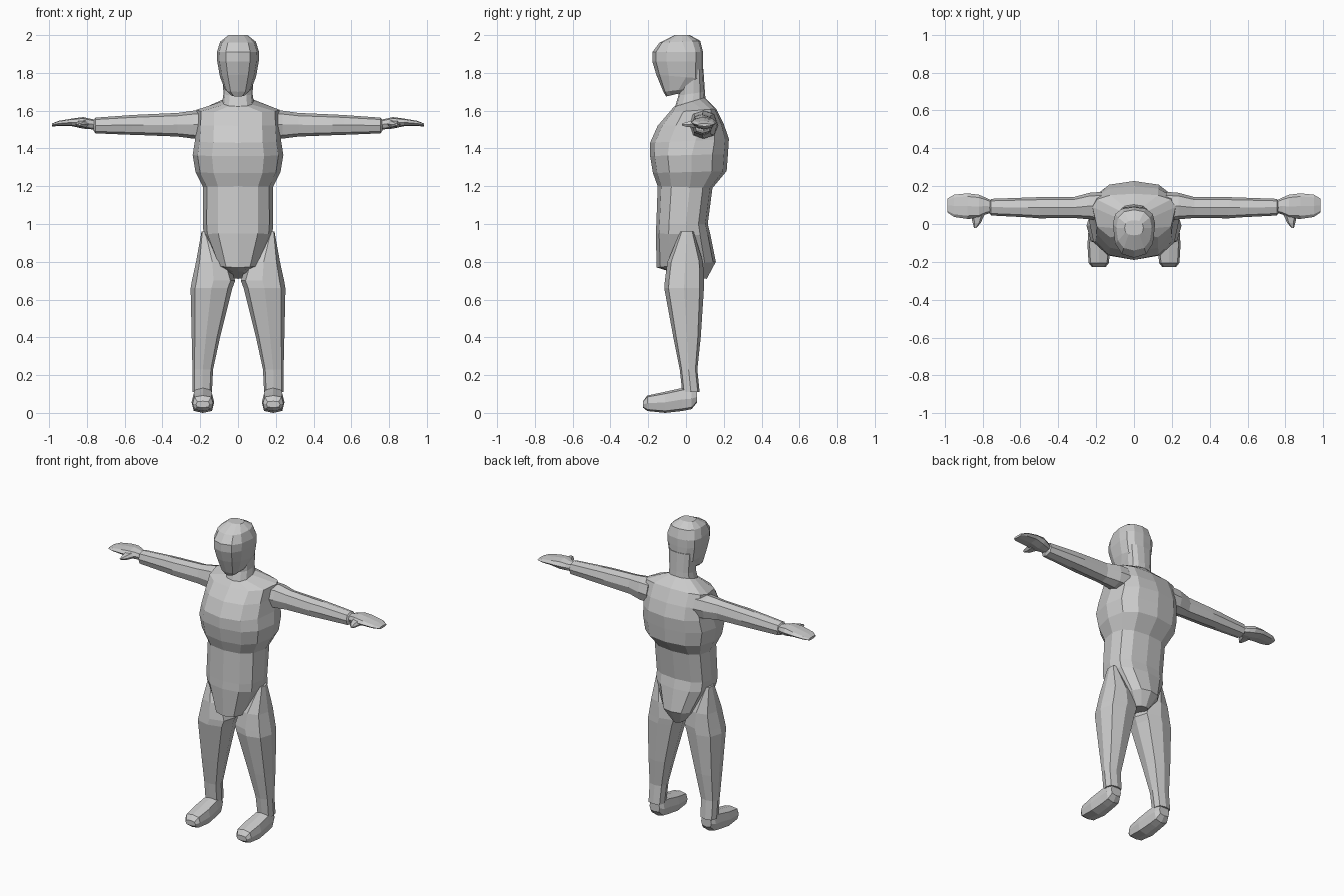
import bpy, bmesh, math

grey = bpy.data.materials.new("plain grey")
grey.diffuse_color = (0.6, 0.6, 0.6, 1)


def loft(name, axis, rings, sides=12, power=0.8, mirror=False):
    """Skin rounded rings along an axis.
    Ring: (t at b0, t at b1, a0, a1, b0, b1, b of widest point)."""
    order = {"z": lambda a, b, t: (a, b, t),
             "x": lambda a, b, t: (t, a, b),
             "y": lambda a, b, t: (a, t, b)}[axis]
    bm = bmesh.new()
    loops = []
    for t0, t1, a0, a1, b0, b1, mid in rings:
        loop = []
        for i in range(sides):
            ang = 2 * math.pi * i / sides
            c, s = math.cos(ang), math.sin(ang)
            c = math.copysign(abs(c) ** power, c) if abs(c) > 1e-6 else 0
            s = math.copysign(abs(s) ** power, s) if abs(s) > 1e-6 else 0
            a = (a0 + a1) / 2 + (a1 - a0) / 2 * c
            b = mid + (b1 - mid if s > 0 else mid - b0) * s
            t = t0 + (t1 - t0) * (b - b0) / (b1 - b0)
            loop.append(bm.verts.new(order(a, b, t)))
        loops.append(loop)
    for lo, hi in zip(loops, loops[1:]):
        for i in range(sides):
            j = (i + 1) % sides
            bm.faces.new((lo[i], lo[j], hi[j], hi[i]))
    bm.faces.new(loops[0])
    bm.faces.new(loops[-1])
    bmesh.ops.recalc_face_normals(bm, faces=bm.faces)
    mesh = bpy.data.meshes.new(name)
    bm.to_mesh(mesh)
    bm.free()
    mesh.materials.append(grey)
    ob = bpy.data.objects.new(name, mesh)
    bpy.context.collection.objects.link(ob)
    if mirror:
        ob.modifiers.new("mirror", "MIRROR")
    return ob


def body(zf, zb, half, yf, yb, mid):
    return (zf, zb, -half, half, yf, yb, mid)


def even(t, a0, a1, b0, b1):
    return (t, t, a0, a1, b0, b1, (b0 + b1) / 2)


# Torso from crotch to collar
loft("torso", "z", [
    body(0.75, 0.71, 0.045, -0.09, 0.11, 0.02),
    body(0.77, 0.80, 0.11, -0.155, 0.158, 0.02),
    body(0.95, 0.94, 0.182, -0.16, 0.13, 0.0),
    body(1.00, 1.00, 0.186, -0.157, 0.115, 0.0),
    body(1.20, 1.19, 0.185, -0.15, 0.14, 0.02),
    body(1.27, 1.28, 0.225, -0.175, 0.215, 0.03),
    body(1.36, 1.37, 0.24, -0.19, 0.222, 0.03),
    body(1.43, 1.45, 0.228, -0.19, 0.227, 0.05),
    body(1.52, 1.53, 0.222, -0.15, 0.20, 0.08),
    body(1.59, 1.61, 0.22, -0.09, 0.16, 0.09),
    body(1.62, 1.67, 0.085, -0.065, 0.10, 0.03),
])

# Neck and head
loft("neck", "z", [
    body(1.58, 1.64, 0.088, -0.07, 0.105, 0.03),
    body(1.68, 1.70, 0.077, -0.04, 0.10, 0.04),
    body(1.82, 1.82, 0.085, -0.04, 0.092, 0.04),
])
loft("head", "z", [
    body(1.675, 1.695, 0.04, -0.105, -0.02, -0.05),
    body(1.70, 1.72, 0.068, -0.12, 0.05, -0.04),
    body(1.79, 1.77, 0.095, -0.157, 0.088, 0.0),
    body(1.86, 1.86, 0.11, -0.178, 0.09, 0.0),
    body(1.91, 1.91, 0.112, -0.178, 0.09, 0.0),
    body(1.96, 1.97, 0.094, -0.14, 0.075, -0.02),
    body(2.00, 2.00, 0.05, -0.06, 0.02, -0.02),
])

# Legs
loft("leg", "z", [
    even(0.96, 0.155, 0.193, -0.03, 0.04),
    even(0.80, 0.05, 0.222, -0.098, 0.09),
    even(0.70, 0.015, 0.244, -0.112, 0.095),
    even(0.66, 0.03, 0.251, -0.115, 0.095),
    even(0.40, 0.095, 0.245, -0.067, 0.078),
    even(0.23, 0.132, 0.241, -0.033, 0.06),
    even(0.11, 0.138, 0.24, -0.02, 0.072),
], sides=8, power=0.7, mirror=True)

# Feet, toe to heel
loft("foot", "y", [
    even(-0.228, 0.15, 0.222, 0.028, 0.062),
    even(-0.205, 0.132, 0.24, 0.01, 0.092),
    even(-0.11, 0.126, 0.246, 0.0, 0.112),
    even(-0.02, 0.132, 0.24, 0.01, 0.132),
    even(0.03, 0.135, 0.238, 0.02, 0.13),
    even(0.058, 0.15, 0.225, 0.055, 0.115),
], sides=8, power=0.6, mirror=True)

# Arms, shoulder to wrist
loft("arm", "x", [
    even(0.17, 0.01, 0.17, 1.45, 1.60),
    even(0.235, 0.025, 0.165, 1.452, 1.60),
    even(0.32, 0.032, 0.142, 1.463, 1.588),
    even(0.50, 0.03, 0.142, 1.47, 1.58),
    even(0.56, 0.035, 0.14, 1.472, 1.577),
    even(0.755, 0.045, 0.133, 1.48, 1.563),
    even(0.765, 0.06, 0.12, 1.495, 1.55),
], sides=8, power=0.8, mirror=True)

# Hands and thumbs
loft("hand", "x", [
    even(0.755, 0.06, 0.125, 1.50, 1.552),
    even(0.785, 0.05, 0.14, 1.502, 1.558),
    even(0.82, 0.03, 0.155, 1.505, 1.566),
    even(0.88, 0.027, 0.162, 1.518, 1.558),
    even(0.95, 0.037, 0.155, 1.518, 1.546),
    even(0.985, 0.06, 0.135, 1.517, 1.532),
], sides=8, mirror=True)
loft("thumb", "y", [
    even(-0.02, 0.832, 0.846, 1.52, 1.532),
    even(0.005, 0.81, 0.852, 1.512, 1.542),
    even(0.06, 0.785, 0.865, 1.508, 1.553),
], sides=6, mirror=True)
